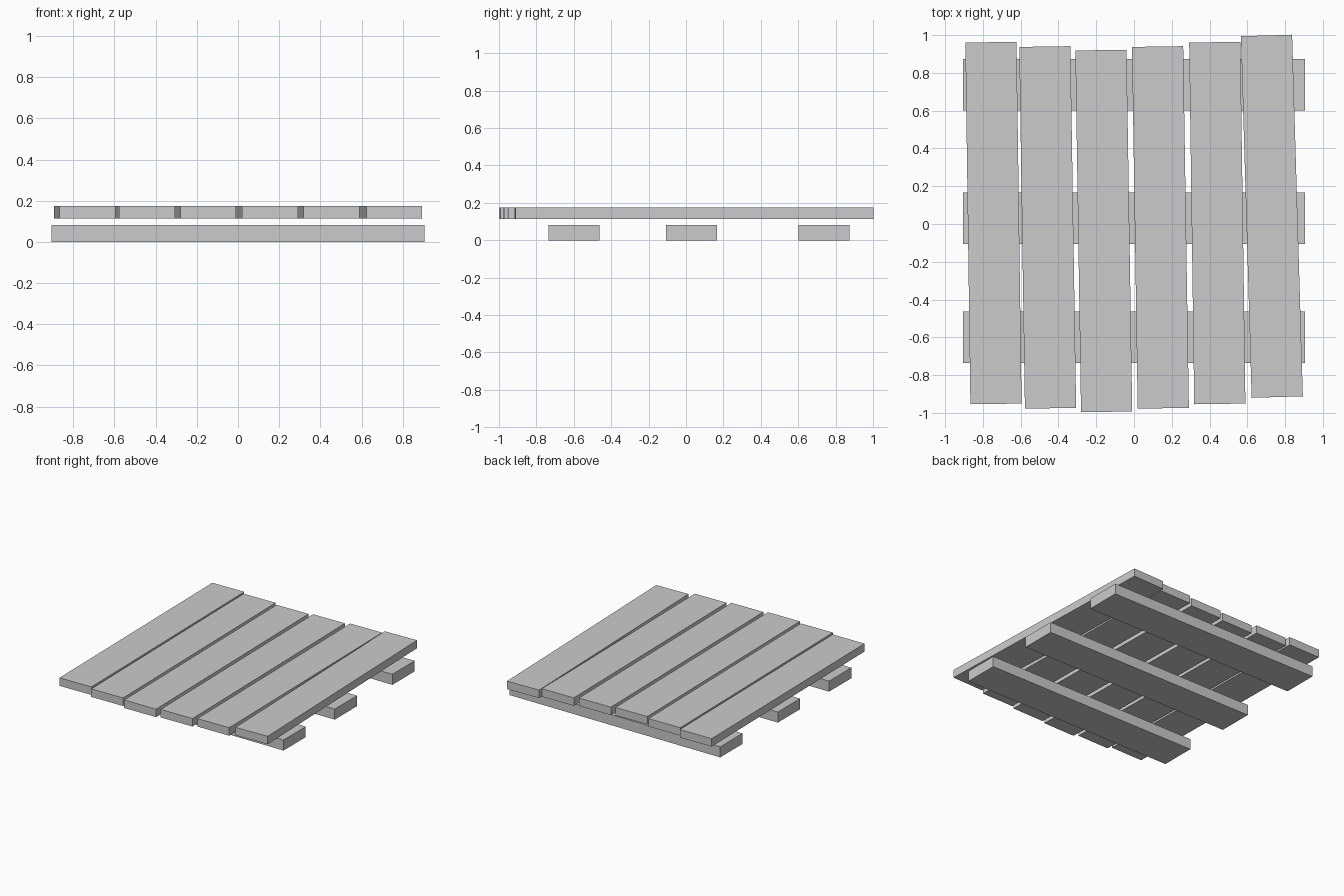
import bpy
from math import radians

if "Cube" in bpy.data.objects:
    bpy.data.objects.remove(bpy.data.objects["Cube"])


def board(name, size, centre, turn=0.0):
    """Box-shaped board with the scale applied, turned about z by some degrees."""
    bpy.ops.mesh.primitive_cube_add(size=1)
    ob = bpy.context.object
    ob.name = name
    ob.scale = size
    bpy.ops.object.transform_apply(location=False, rotation=False, scale=True)
    ob.location = centre
    ob.rotation_euler.z = radians(turn)
    return ob


# Three cross rails lying on the ground
for i, y in enumerate((-0.599, 0.03, 0.738)):
    board(f"cross_rail_{i + 1}", (1.812, 0.273, 0.082), (0, y, 0.041))

# Six deck planks, each slightly askew: x, y, turn
planks = [
    (-0.744, 0.005, 0.8),
    (-0.457, -0.018, 0.9),
    (-0.160, -0.037, 0.9),
    (0.140, -0.018, 0.9),
    (0.441, 0.005, 0.8),
    (0.730, 0.041, 1.7),
]
for i, (x, y, turn) in enumerate(planks):
    board(f"deck_plank_{i + 1}", (0.271, 1.915, 0.062), (x, y, 0.144), turn)
